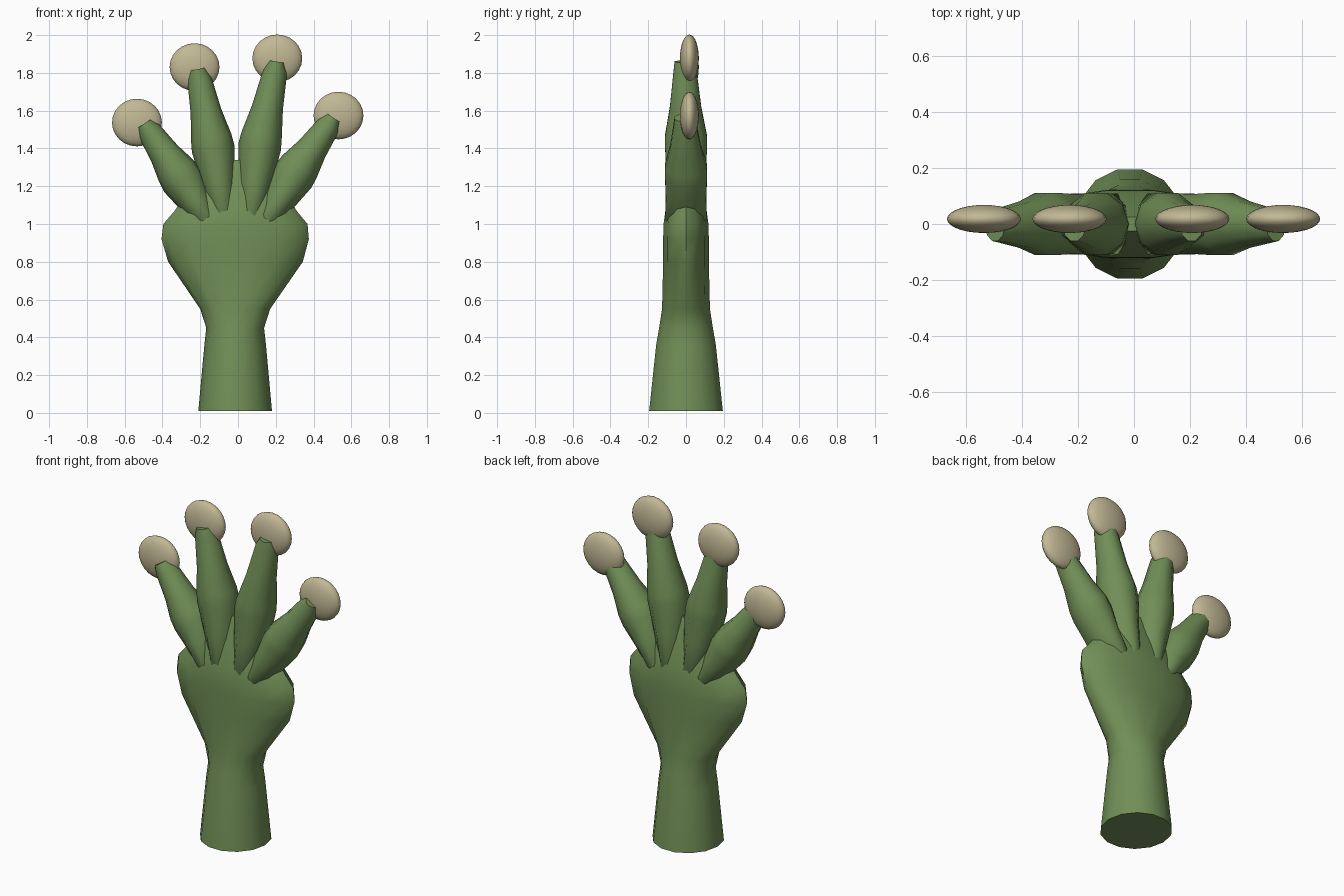
import bpy, bmesh, math
from mathutils import Vector

if "Cube" in bpy.data.objects:
    bpy.data.objects.remove(bpy.data.objects["Cube"])


def material(name, color):
    m = bpy.data.materials.new(name)
    m.diffuse_color = (*color, 1)
    m.use_nodes = True
    m.node_tree.nodes["Principled BSDF"].inputs["Base Color"].default_value = m.diffuse_color
    return m


GREEN = material("skin green", (0.165, 0.275, 0.095))
TAN = material("pad tan", (0.54, 0.48, 0.30))


def finish(bm, name, mat, angle=50):
    bmesh.ops.recalc_face_normals(bm, faces=bm.faces)
    mesh = bpy.data.meshes.new(name)
    bm.to_mesh(mesh)
    bm.free()
    ob = bpy.data.objects.new(name, mesh)
    bpy.context.collection.objects.link(ob)
    mesh.materials.append(mat)
    bpy.ops.object.select_all(action='DESELECT')
    ob.select_set(True)
    bpy.context.view_layer.objects.active = ob
    bpy.ops.object.shade_smooth_by_angle(angle=math.radians(angle))
    return ob


def loft(name, rings, sides, mat):
    """rings: (centre, side axis, half width, half depth along y); capped at both ends"""
    bm = bmesh.new()
    loops = []
    for c, axis, w, d in rings:
        loop = []
        for i in range(sides):
            a = 2 * math.pi * i / sides
            loop.append(bm.verts.new(c + axis * (w * math.cos(a)) + Vector((0, d * math.sin(a), 0))))
        loops.append(loop)
    for a, b in zip(loops, loops[1:]):
        for i in range(sides):
            j = (i + 1) % sides
            bm.faces.new((a[i], a[j], b[j], b[i]))
    bm.faces.new(loops[0])
    bm.faces.new(loops[-1])
    return finish(bm, name, mat)


# forearm, wrist and palm: z, x min, x max, half depth
profile = [
    (0.01, -0.21, 0.18, 0.200), (0.36, -0.178, 0.148, 0.162),
    (0.45, -0.168, 0.138, 0.146), (0.55, -0.200, 0.170, 0.130),
    (0.80, -0.370, 0.343, 0.124), (0.92, -0.405, 0.375, 0.124),
    (1.00, -0.395, 0.368, 0.122), (1.07, -0.335, 0.310, 0.112),
    (1.20, -0.250, 0.235, 0.075), (1.34, -0.215, 0.205, 0.025),
]
X = Vector((1, 0, 0))
loft("forearm_and_palm",
     [(Vector(((a + b) / 2, 0, z)), X, (b - a) / 2, d) for z, a, b, d in profile], 14, GREEN)

# fingers: base, knuckle, tip as (x, z), then pad centre (x, z)
fingers = {
    "outer_left": ((-0.165, 1.02), (-0.31, 1.255), (-0.485, 1.515), (-0.535, 1.537)),
    "inner_left": ((-0.075, 1.04), (-0.137, 1.43), (-0.210, 1.80), (-0.230, 1.831)),
    "inner_right": ((0.065, 1.03), (0.120, 1.44), (0.202, 1.84), (0.208, 1.877)),
    "outer_right": ((0.150, 1.02), (0.31, 1.28), (0.495, 1.545), (0.532, 1.574)),
}
for name, (base, knuckle, tip, pad) in fingers.items():
    b, k, t = (Vector((p[0], 0, p[1])) for p in (base, knuckle, tip))
    t.y = -0.005
    d = (t - b).normalized()
    side = Vector((d.z, 0, -d.x)).normalized()
    rings = [
        (b - d * 0.04, side, 0.045, 0.080), (b + d * 0.02, side, 0.070, 0.115),
        (b.lerp(k, 0.5), side, 0.092, 0.112), (k - d * 0.03, side, 0.114, 0.116),
        (k + d * 0.03, side, 0.108, 0.116), (k.lerp(t, 0.45), side, 0.082, 0.087),
        (t - d * 0.03, side, 0.064, 0.064), (t + d * 0.02, side, 0.042, 0.058),
    ]
    loft(name + "_finger", rings, 10, GREEN)

    # flattened round pad at the fingertip
    bm = bmesh.new()
    bmesh.ops.create_uvsphere(bm, u_segments=24, v_segments=14, radius=1)
    for v in bm.verts:
        x, y, z = v.co
        v.co = (pad[0] + 0.132 * x, 0.018 + 0.050 * z, pad[1] + 0.126 * y)
    finish(bm, name + "_pad", TAN, 80)
